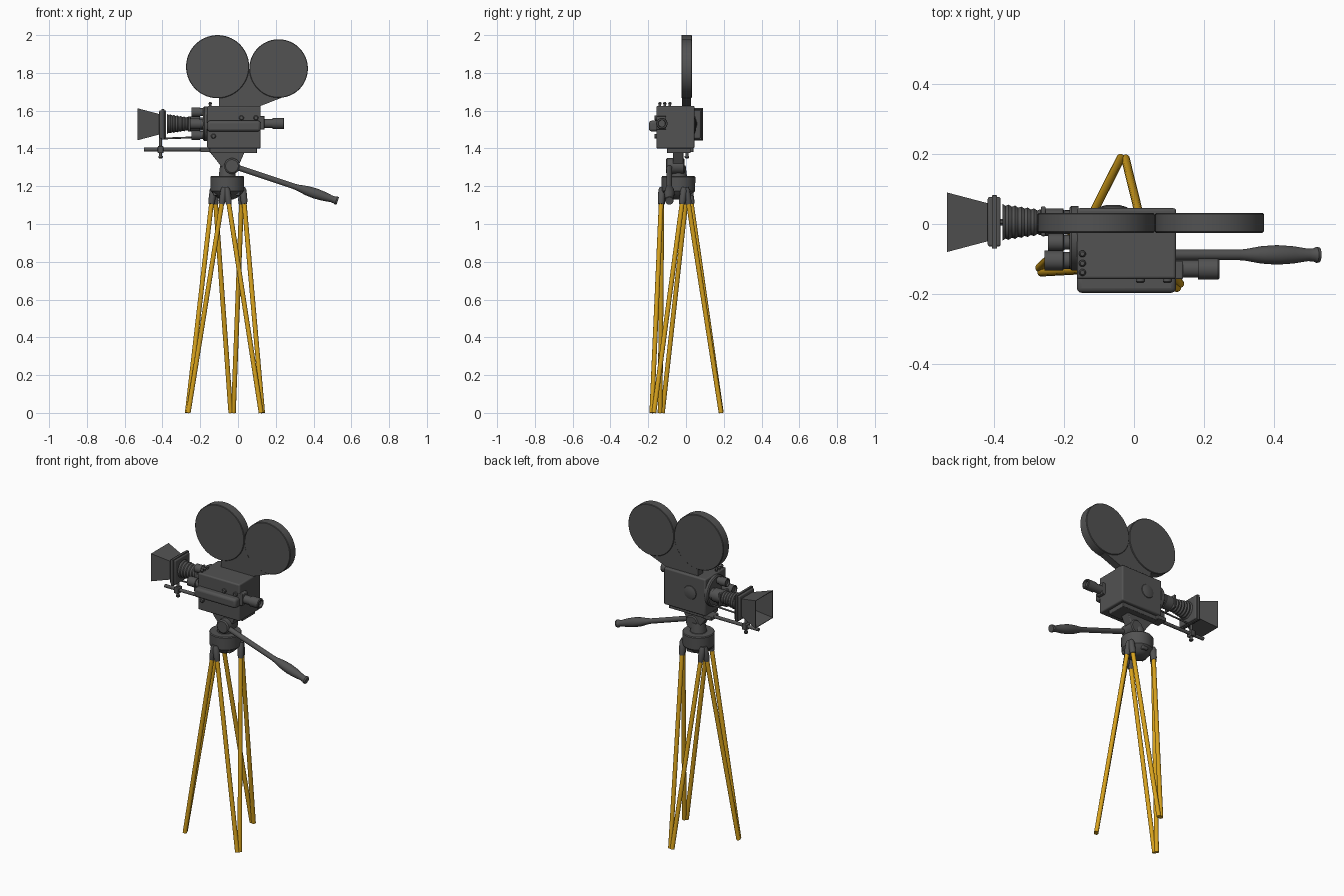
import bpy, bmesh, math
from mathutils import Vector


def material(name, rgb):
    m = bpy.data.materials.new(name)
    m.diffuse_color = (*rgb, 1)
    return m


METAL = material("dark grey metal", (0.085, 0.085, 0.085))
WOOD = material("yellow wood", (0.68, 0.36, 0.012))


def finish(name, bm, mat, bevel=0):
    bmesh.ops.recalc_face_normals(bm, faces=bm.faces)
    me = bpy.data.meshes.new(name)
    bm.to_mesh(me)
    bm.free()
    me.materials.append(mat)
    ob = bpy.data.objects.new(name, me)
    bpy.context.collection.objects.link(ob)
    if bevel:
        mod = ob.modifiers.new("bevel", 'BEVEL')
        mod.width, mod.segments = bevel, 3
    bpy.ops.object.select_all(action='DESELECT')
    ob.select_set(True)
    bpy.context.view_layer.objects.active = ob
    bpy.ops.object.shade_smooth_by_angle(angle=math.radians(35))
    return ob


def box(name, lo, hi, bevel=0.0):
    """Box between two corners."""
    bm = bmesh.new()
    bmesh.ops.create_cube(bm, size=1)
    for v in bm.verts:
        v.co = [(a + b) / 2 + c * (b - a) for a, b, c in zip(lo, hi, v.co)]
    return finish(name, bm, METAL, bevel)


def lathe(name, start, direction, profile, sides=32, mat=METAL):
    """Turn (distance, radius) pairs around an axis."""
    bm = bmesh.new()
    q = Vector(direction).to_track_quat('Z', 'Y')
    rings = []
    for d, r in profile:
        angles = [math.tau * (i + 0.5) / sides for i in range(sides)]
        rings.append([bm.verts.new(Vector(start) + q @ Vector((r * math.cos(a), r * math.sin(a), d)))
                      for a in angles])
    for a, b in zip(rings, rings[1:]):
        for i in range(sides):
            j = (i + 1) % sides
            bm.faces.new((a[i], a[j], b[j], b[i]))
    bm.faces.new(rings[0][::-1])
    bm.faces.new(rings[-1])
    return finish(name, bm, mat)


def tube(name, a, b, r, sides=24, mat=METAL):
    d = Vector(b) - Vector(a)
    return lathe(name, a, d, [(0, r), (d.length, r)], sides, mat)


def slab(name, pts, y0, y1, bevel=0.0):
    """Extrude an x-z outline along y."""
    bm = bmesh.new()
    f = bm.faces.new([bm.verts.new((x, y0, z)) for x, z in pts])
    out = bmesh.ops.extrude_face_region(bm, geom=[f])
    verts = [g for g in out["geom"] if isinstance(g, bmesh.types.BMVert)]
    bmesh.ops.translate(bm, verts=verts, vec=(0, y1 - y0, 0))
    return finish(name, bm, METAL, bevel)


# Film magazine: two round chambers and the throat below them
for name, x, z, r in (("front_reel_case", -0.108, 1.833, 0.167), ("rear_reel_case", 0.215, 1.823, 0.155)):
    lathe(name, (x, -0.025, z), (0, 1, 0), [(0, r - 0.003), (0.003, r), (0.053, r), (0.056, r - 0.003)], 64)
slab("magazine_throat", [(-0.1, 1.61), (0.12, 1.61), (0.12, 1.625), (0.23, 1.668), (0.24, 1.69),
                         (0.06, 1.82), (-0.1, 1.71)], -0.02, 0.026)

# Camera body with its side housing, base plate and door boss
box("camera_body", (-0.163, -0.157, 1.40), (0.12, 0.045, 1.625), 0.008)
box("side_housing", (-0.163, -0.196, 1.49), (0.12, -0.14, 1.547), 0.014)
box("base_plate", (-0.15, -0.1, 1.375), (0.10, 0.025, 1.402), 0.004)
lathe("door_boss", (-0.06, 0.04, 1.52), (0, 1, 0), [(0, 0.045), (0.008, 0.04), (0.014, 0.02)])

# Viewfinder eyepiece at the back of the camera
lathe("eyepiece", (0.11, -0.128, 1.532), (1, 0, 0),
      [(0, 0.025), (0.073, 0.025), (0.073, 0.03), (0.13, 0.03), (0.134, 0.027), (0.134, 0.02), (0.12, 0.018)])
box("eyepiece_mount", (0.11, -0.157, 1.5), (0.14, -0.105, 1.572), 0.004)

# Small knobs on top and on the side
for y in (-0.085, -0.112, -0.138):
    lathe("top_knob", (-0.147, y, 1.62), (0, 0, 1), [(0, 0.007), (0.012, 0.007), (0.017, 0.01), (0.025, 0.006)], 12)
for x, z in ((0.018, 1.562), (0.095, 1.562), (-0.13, 1.465)):
    lathe("side_knob", (x, -0.15, z), (0, -1, 0), [(0, 0.013), (0.014, 0.013), (0.018, 0.009)], 16)

# Lens turret with its lenses, pointing to -x
lathe("lens_turret", (-0.158, -0.04, 1.53), (-1, 0, 0), [(0, 0.092), (0.02, 0.092), (0.026, 0.086)], 48)
for name, y, z, r, end in (("main_lens", 0.005, 1.53, 0.04, 0.1), ("upper_lens", -0.052, 1.592, 0.025, 0.085),
                           ("side_lens", -0.104, 1.53, 0.028, 0.095), ("lower_lens", -0.052, 1.47, 0.025, 0.085)):
    lathe(name, (-0.16, y, z), (-1, 0, 0), [(0, r * 0.85), (0.04, r * 0.85), (0.042, r), (end, r),
                                            (end, r * 0.8), (end - 0.01, r * 0.75)])
box("lens_plate", (-0.265, -0.035, 1.49), (-0.252, 0.05, 1.57), 0.004)

# Bellows, matte box frame and hood
ribs = 7
profile = []
for i in range(ribs):
    r = 0.037 + 0.016 * i / (ribs - 1)
    profile += [(i * 0.018, r - 0.006), (i * 0.018 + 0.009, r)]
lathe("bellows", (-0.258, 0.005, 1.53), (-1, 0, 0), profile)
box("matte_frame", (-0.417, -0.064, 1.453), (-0.38, 0.077, 1.602), 0.006)
box("matte_frame_rim", (-0.405, -0.07, 1.447), (-0.39, 0.082, 1.608), 0.002)
lathe("matte_hood", (-0.533, 0.005, 1.528), (1, 0, 0),
      [(0.1, 0.07), (0.0, 0.115), (0.0, 0.12), (0.118, 0.076)], 4)

# Support rods and post under the matte box
tube("support_rod", (-0.497, 0.005, 1.394), (-0.1, 0.005, 1.394), 0.01)
tube("upper_rod", (-0.41, 0.005, 1.452), (-0.15, 0.005, 1.462), 0.005, 12)
box("rod_holder", (-0.2, -0.03, 1.38), (-0.14, 0.04, 1.404), 0.004)
tube("matte_post", (-0.41, 0.005, 1.35), (-0.41, 0.005, 1.46), 0.008, 16)
box("post_clamp", (-0.425, -0.015, 1.375), (-0.395, 0.025, 1.412), 0.004)
lathe("post_knob", (-0.41, 0.005, 1.36), (0, 0, -1), [(0, 0.012), (0.008, 0.012), (0.012, 0.008)], 16)

# Tripod head: tilt wedge, tilt joint, neck and bowl
CX, CY = -0.057, -0.04
slab("tilt_wedge", [(-0.148, 1.38), (0.035, 1.38), (0.008, 1.32), (-0.02, 1.27), (-0.06, 1.27), (-0.085, 1.3)],
     -0.07, -0.013, 0.004)
lathe("tilt_joint", (-0.032, -0.107, 1.307), (0, 1, 0),
      [(0, 0.034), (0.006, 0.042), (0.094, 0.042), (0.1, 0.036)])
lathe("head_neck", (CX, CY, 1.24), (0, 0, 1), [(0, 0.06), (0.015, 0.045), (0.07, 0.038)])
lathe("head_bowl", (CX, CY, 1.13), (0, 0, 1),
      [(0, 0.03), (0.01, 0.055), (0.03, 0.075), (0.045, 0.088), (0.118, 0.09), (0.123, 0.086)], 48)

# Pan handle with a swollen grip
start = Vector((-0.02, -0.088, 1.305))
axis = Vector((0.528, -0.088, 1.122)) - start
L = axis.length
lathe("pan_handle", start, axis, [(t * L, r) for t, r in (
    (0, 0.015), (0.58, 0.015), (0.62, 0.017), (0.70, 0.025), (0.78, 0.028), (0.86, 0.025),
    (0.94, 0.018), (0.97, 0.019), (0.985, 0.023), (1, 0.021))], 24)

# Tripod: three legs, each a pair of rods meeting at the foot
for k in range(3):
    a = math.radians(83.5 + 120 * k)
    u = Vector((math.cos(a), math.sin(a), 0))
    v = Vector((-u.y, u.x, 0))
    c = Vector((CX, CY, 0))
    for s in (-1, 1):
        foot = c + u * 0.228 + v * s * 0.007
        top = c + u * 0.058 + v * s * 0.07 + Vector((0, 0, 1.13))
        tube("leg_rod", foot, top, 0.0125, 16, WOOD)
        d = (top - foot).normalized()
        lathe("leg_bracket", top - d * 0.025, d,
              [(0, 0.015), (0.02, 0.018), (0.075, 0.018), (0.09, 0.012)], 16)
    tip = c + u * 0.06
    box("leg_hinge_%d" % (k + 1), (tip.x - 0.02, tip.y - 0.02, 1.15), (tip.x + 0.02, tip.y + 0.02, 1.2), 0.006)
